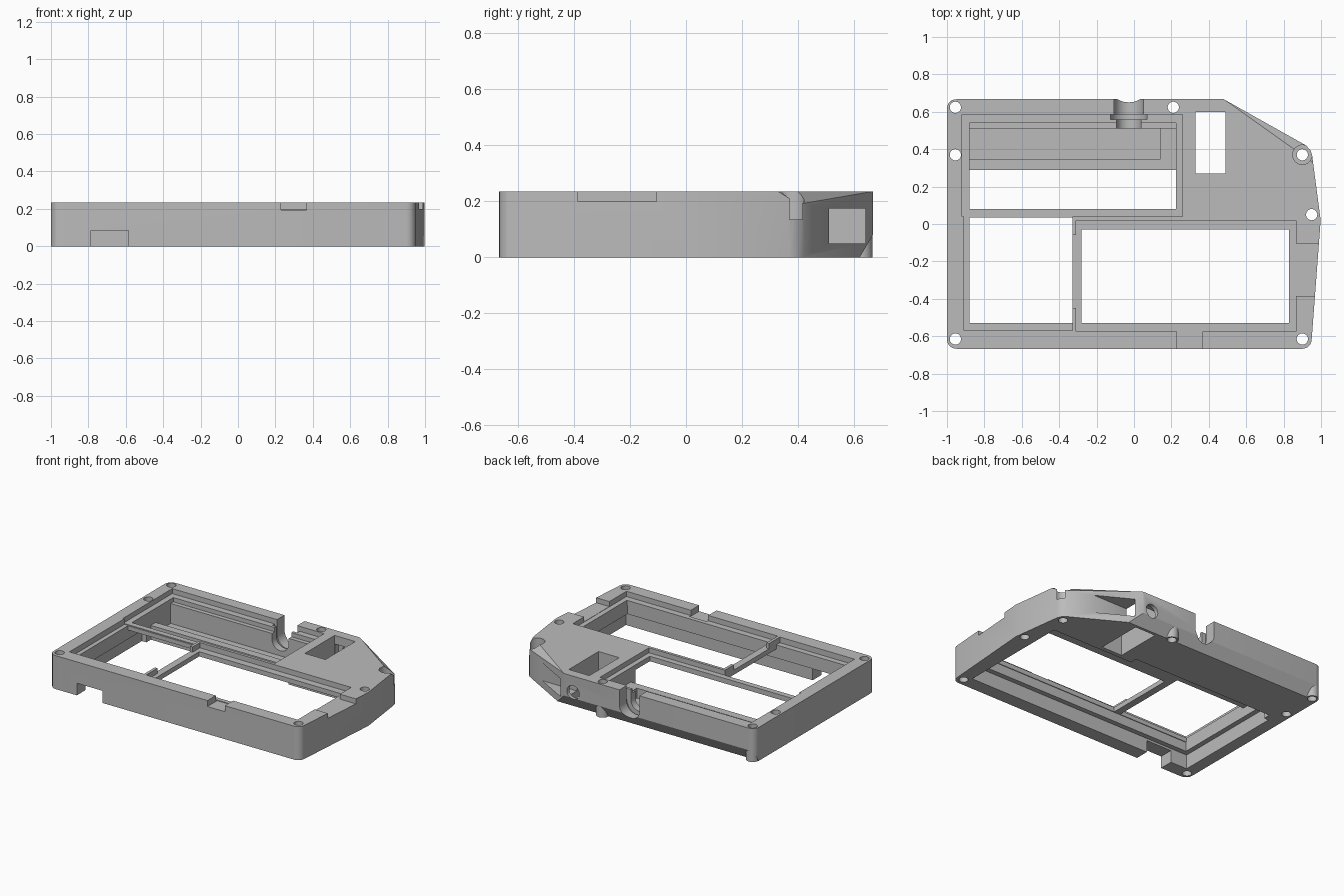
import bpy, bmesh, math
from mathutils import Vector

cube = bpy.data.objects.get("Cube")
if cube:
    bpy.data.objects.remove(cube, do_unlink=True)

TOP = 0.235
grey = bpy.data.materials.new("plain grey")
grey.use_nodes = True
colour = (0.5, 0.5, 0.5, 1)
grey.diffuse_color = colour
grey.node_tree.nodes["Principled BSDF"].inputs["Base Color"].default_value = colour


def link(name, bm):
    bmesh.ops.recalc_face_normals(bm, faces=bm.faces[:])
    mesh = bpy.data.meshes.new(name)
    bm.to_mesh(mesh)
    bm.free()
    mesh.materials.append(grey)
    ob = bpy.data.objects.new(name, mesh)
    bpy.context.collection.objects.link(ob)
    return ob


def combine(tool, operation):
    """Apply a boolean to the frame and discard the helper."""
    tool.hide_render = True
    mod = frame.modifiers.new("boolean", "BOOLEAN")
    mod.operation, mod.solver, mod.object = operation, "EXACT", tool
    bpy.context.view_layer.objects.active = frame
    bpy.ops.object.modifier_apply(modifier=mod.name)
    bpy.data.objects.remove(tool, do_unlink=True)


def cut_box(x0, x1, y0, y1, z0=-0.1, z1=0.4):
    bm = bmesh.new()
    bmesh.ops.create_cube(bm, size=1)
    for v in bm.verts:
        v.co = (x1 if v.co.x > 0 else x0,
                y1 if v.co.y > 0 else y0,
                z1 if v.co.z > 0 else z0)
    combine(link("box_cutter", bm), "DIFFERENCE")


def cylinder(start, end, radius, operation="DIFFERENCE"):
    a, b = Vector(start), Vector(end)
    bm = bmesh.new()
    bmesh.ops.create_cone(bm, cap_ends=True, segments=32, radius1=radius,
                          radius2=radius, depth=(b - a).length)
    turn = (b - a).to_track_quat("Z", "Y").to_matrix().to_4x4()
    bmesh.ops.transform(bm, matrix=turn, verts=bm.verts)
    bmesh.ops.translate(bm, vec=(a + b) / 2, verts=bm.verts)
    combine(link("round_tool", bm), operation)


def corner(cx, cy, start, r=0.05):
    """Quarter arc for a rounded outline corner."""
    angles = [math.radians(start + 15 * i) for i in range(7)]
    return [(cx + r * math.cos(t), cy + r * math.sin(t)) for t in angles]


def slice_off(bm, point, normal):
    cut = bmesh.ops.bisect_plane(bm, geom=bm.verts[:] + bm.edges[:] + bm.faces[:],
                                 plane_co=point, plane_no=normal, clear_outer=True)
    edges = [e for e in cut["geom_cut"] if isinstance(e, bmesh.types.BMEdge)]
    bmesh.ops.contextual_create(bm, geom=edges)


# Solid body outline, extruded and chamfered
outline = (corner(-0.95, -0.617, 180) + corner(0.9, -0.617, 270)
           + [(0.998, 0.02), (0.952, 0.37), (0.943, 0.395), (0.92, 0.42), (0.48, 0.667)]
           + corner(-0.95, 0.617, 90))
bm = bmesh.new()
face = bm.faces.new([bm.verts.new((x, y, 0)) for x, y in outline])
up = bmesh.ops.extrude_face_region(bm, geom=[face])["geom"]
bmesh.ops.translate(bm, vec=(0, 0, TOP), verts=[v for v in up if isinstance(v, bmesh.types.BMVert)])
bmesh.ops.recalc_face_normals(bm, faces=bm.faces[:])
slice_off(bm, (0, 0.62, 0), (0, 0.08, -0.047))
p, q, r = Vector((0.485, 0.664, TOP)), Vector((0.87, 0.39, TOP)), Vector((0.94, 0.41, 0.19))
slope = (q - p).cross(r - p)
slice_off(bm, p, slope if slope.z > 0 else -slope)
frame = link("case_frame", bm)

# Screw bosses filling the rear chamfer
for x in (-0.955, 0.21):
    cylinder((x, 0.624, 0), (x, 0.624, 0.2), 0.042, "UNION")

# Top recesses
cut_box(-0.92, 0.26, 0.04, 0.585, 0.2)
cut_box(-0.91, -0.33, -0.57, 0.041, 0.195)
cut_box(-0.31, 0.865, -0.575, 0.02, 0.198)
cut_box(-0.34, -0.3, -0.45, -0.06, 0.198)

# Underside recess in two steps
for inset, height in ((0, 0.1), (0.035, 0.165)):
    cut_box(-0.915 + inset, 0.865 - inset, -0.57 + inset, 0.24, -0.1, height)

# Through openings
cut_box(-0.88, -0.33, -0.53, 0.035)
cut_box(-0.28, 0.83, -0.53, -0.03)
cut_box(-0.88, 0.225, 0.08, 0.29)

# Stepped rear compartment
cut_box(-0.88, 0.225, 0.1, 0.54, 0.17)
cut_box(-0.88, 0.225, 0.2, 0.51, 0.1)
cut_box(-0.88, 0.14, 0.345, 0.51, 0.03)

# Rear connector cradle: bore, collar slot and inner bore, open at the top
for y0, y1, radius in ((0.58, 0.75, 0.078), (0.56, 0.586, 0.097), (0.49, 0.57, 0.065)):
    cylinder((-0.028, y0, 0.13), (-0.028, y1, 0.13), radius)
    cut_box(-0.028 - radius, -0.028 + radius, y0, y1, 0.13)

# Switch well with its side window and round rear hole
cut_box(0.33, 0.49, 0.27, 0.6)
cut_box(0.332, 1.1, 0.51, 0.64, 0.05, 0.175)
cylinder((0.41, 0.57, 0.12), (0.41, 0.75, 0.12), 0.048)

# Edge notches
cut_box(-0.785, -0.585, -0.75, -0.55, -0.1, 0.085)
cut_box(0.23, 0.365, -0.75, -0.56, 0.193)
cut_box(0.85, 1.1, -0.385, -0.105, 0.2)

# Screw holes and the counterbore
for x, y in ((-0.955, 0.624), (-0.955, 0.37), (0.21, 0.624), (0.9, 0.37),
             (0.95, 0.05), (0.9, -0.615), (-0.955, -0.615)):
    cylinder((x, y, -0.1), (x, y, 0.4), 0.03)
cylinder((0.9, 0.37, 0.135), (0.9, 0.37, 0.4), 0.052)

bpy.ops.object.select_all(action="DESELECT")
frame.select_set(True)
bpy.context.view_layer.objects.active = frame
bpy.ops.object.shade_smooth_by_angle(angle=math.radians(30))
